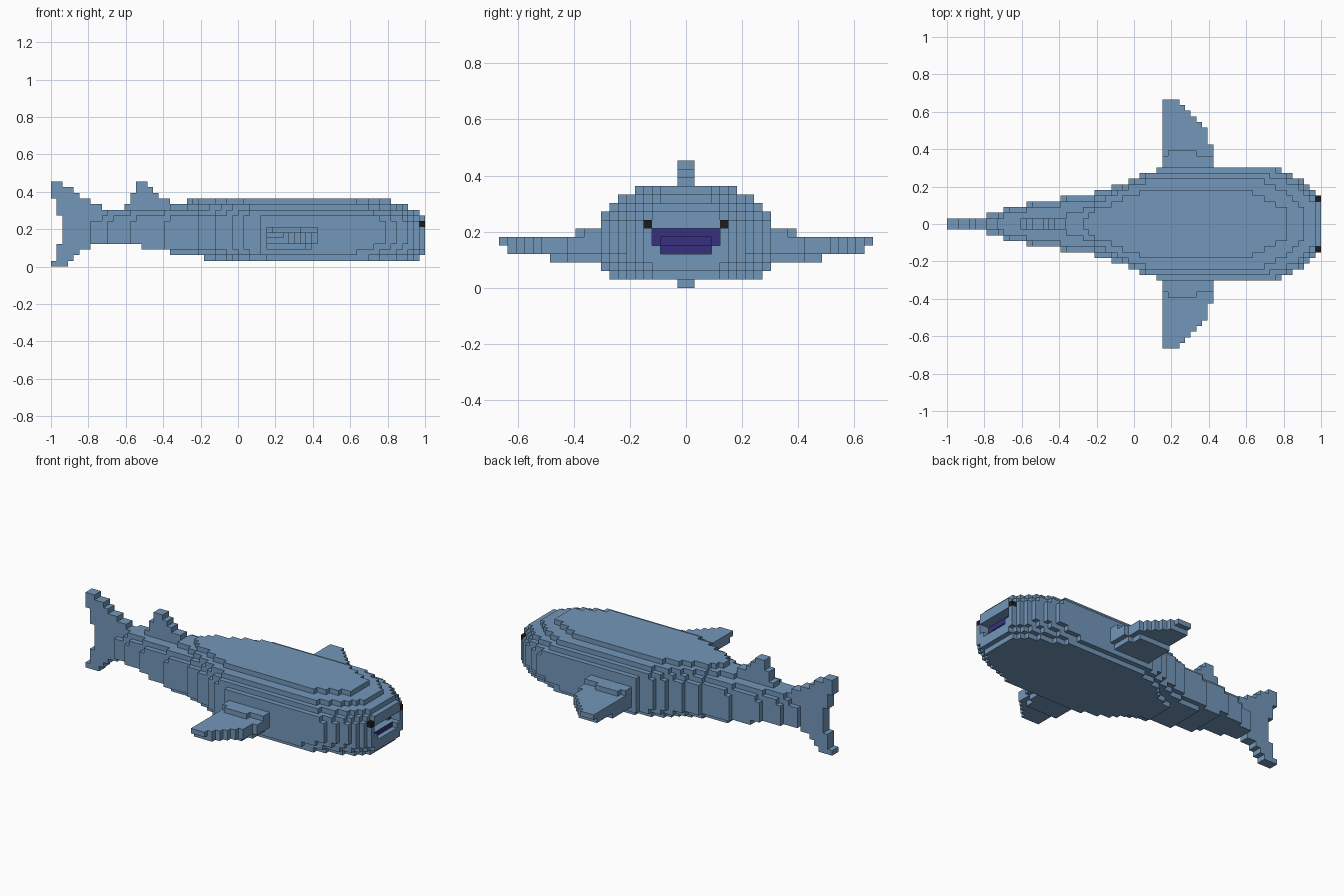
import bpy, bmesh

if "Cube" in bpy.data.objects:
    bpy.data.objects.remove(bpy.data.objects["Cube"], do_unlink=True)

V = 1 / 33  # edge length of one block; the model is 66 blocks long


def material(name, rgb):
    m = bpy.data.materials.new(name)
    m.use_nodes = True
    m.diffuse_color = (*rgb, 1)
    bsdf = m.node_tree.nodes["Principled BSDF"]
    bsdf.inputs["Base Color"].default_value = (*rgb, 1)
    bsdf.inputs["Roughness"].default_value = 0.8
    return m


BLUE = material("slate blue", (0.17, 0.31, 0.49))
PURPLE = material("deep purple", (0.04, 0.03, 0.21))
BLACK = material("eye black", (0.012, 0.012, 0.012))


def block(x0, x1, y0, y1, z0, z1):
    """Set of block cells in a box."""
    return {(x, y, z) for x in range(x0, x1) for y in range(y0, y1) for z in range(z0, z1)}


def layer(z, steps, end):
    """One horizontal layer; steps are (start x, half width) along the length."""
    cells = set()
    ends = [s[0] for s in steps[1:]] + [end]
    for (x, w), x1 in zip(steps, ends):
        cells |= block(x, x1, -w, w, z, z + 1)
    return cells


# Body, layer by layer from belly to back
swell = [(26, 6), (29, 7), (32, 8), (34, 9), (37, 10)]
snout = [(59, 9), (61, 8), (63, 7), (64, 6), (65, 5)]
rear = [(7, 2), (10, 3), (14, 4), (20, 5)]
body = layer(1, [(27, 3), (29, 4), (31, 5), (32, 6), (33, 7), (35, 8), (38, 9),
                 (56, 8), (58, 7), (61, 6), (63, 5), (64, 4)], 65)
body |= layer(2, [(21, 4), (26, 5), (29, 6), (31, 7), (33, 8), (35, 9), (37, 10),
                  (54, 9), (58, 8), (61, 7), (63, 6), (64, 5), (65, 4)], 66)
body |= layer(3, [(16, 4), (20, 5)] + swell + [(57, 9), (60, 8), (62, 7), (64, 6), (65, 5)], 66)
for z in range(4, 8):
    body |= layer(z, rear + swell + snout, 66)
body |= layer(8, [(9, 2), (11, 3), (15, 4), (21, 5)] + swell
              + [(58, 9), (60, 8), (62, 7), (63, 6), (64, 5), (65, 4)], 66)
body |= layer(9, [(9, 1), (10, 2), (14, 3), (20, 4), (26, 5), (29, 6), (31, 7), (33, 8), (35, 9),
                  (57, 8), (60, 7), (62, 6), (63, 5), (64, 4)], 65)
body |= layer(10, [(21, 2), (24, 3), (26, 4), (28, 5), (30, 6), (32, 7), (35, 8),
                   (56, 7), (58, 6), (60, 5), (61, 4), (62, 3)], 63)
body |= layer(11, [(24, 1), (25, 2), (26, 3), (29, 4), (31, 5), (34, 6),
                   (54, 5), (56, 4), (58, 3)], 60)

# Mouth cavity and eye sockets
mouth = block(64, 66, -4, 4, 5, 7) | block(65, 66, -3, 3, 4, 5) | block(63, 64, -3, 3, 5, 6)
eyes = {"left": (65, 4, 7), "right": (65, -5, 7)}
body -= mouth | set(eyes.values())

# Tail fin: (start, end) of each row from the bottom up
tail = set()
for z, (a, b) in enumerate([(0, 3), (1, 4), (1, 5), (1, 7)] + [(2, 10)] * 5
                           + [(1, 10), (1, 9), (1, 7), (0, 5), (0, 4), (0, 2)]):
    tail |= block(a, b, -1, 1, z, z + 1)

# Dorsal fin
dorsal = set()
for z, (a, b) in enumerate([(13, 24), (14, 21), (14, 19), (15, 18), (15, 17)], 10):
    dorsal |= block(a, b, -1, 1, z, z + 1)

# Left pectoral fin: trailing outline steps inwards towards the tip
pectoral = set()
for y in range(10, 22):
    end = 47 if y < 14 else 46 if y < 17 else 62 - y
    pectoral |= block(38, end, y, y + 1, 5, 6)
    if y < 21:
        pectoral |= block(38, end, y, y + 1, 4, 5)
    if y < 16:
        pectoral |= block(38, end - 1, y, y + 1, 3, 4)
    if y < 12:
        pectoral |= block(38, end, y, y + 1, 6, 7)
pectoral |= block(39, 44, 12, 13, 6, 7)
pectoral_right = {(x, -1 - y, z) for x, y, z in pectoral}

solid = body | tail | dorsal | pectoral | pectoral_right | set(eyes.values())


def build(name, cells, mats):
    """Skin the exposed sides of the cells and merge coplanar faces."""
    bm = bmesh.new()
    verts = {}

    def vert(p):
        if p not in verts:
            verts[p] = bm.verts.new((p[0] * V - 1, p[1] * V, p[2] * V))
        return verts[p]

    for c in sorted(cells):
        for axis in range(3):
            for side in (0, 1):
                n = list(c)
                n[axis] += 2 * side - 1
                n = tuple(n)
                if n in solid:
                    continue
                u, w = (axis + 1) % 3, (axis + 2) % 3
                corners = []
                for du, dw in ((0, 0), (1, 0), (1, 1), (0, 1)):
                    p = list(c)
                    p[axis] += side
                    p[u] += du
                    p[w] += dw
                    corners.append(vert(tuple(p)))
                f = bm.faces.new(corners if side else corners[::-1])
                # the back wall of the mouth is purple
                if len(mats) > 1 and axis == 0 and n in mouth:
                    f.material_index = 1
    bmesh.ops.dissolve_limit(bm, angle_limit=0.01, verts=bm.verts[:], edges=bm.edges[:],
                             delimit={'MATERIAL'})
    mesh = bpy.data.meshes.new(name)
    bm.to_mesh(mesh)
    bm.free()
    for m in mats:
        mesh.materials.append(m)
    ob = bpy.data.objects.new(name, mesh)
    bpy.context.collection.objects.link(ob)
    return ob


build("body", body, [BLUE, PURPLE])
build("tail_fin", tail - body, [BLUE])
build("dorsal_fin", dorsal - body, [BLUE])
build("left_pectoral_fin", pectoral - body, [BLUE])
build("right_pectoral_fin", pectoral_right - body, [BLUE])
for side, cell in eyes.items():
    build(side + "_eye", {cell}, [BLACK])
